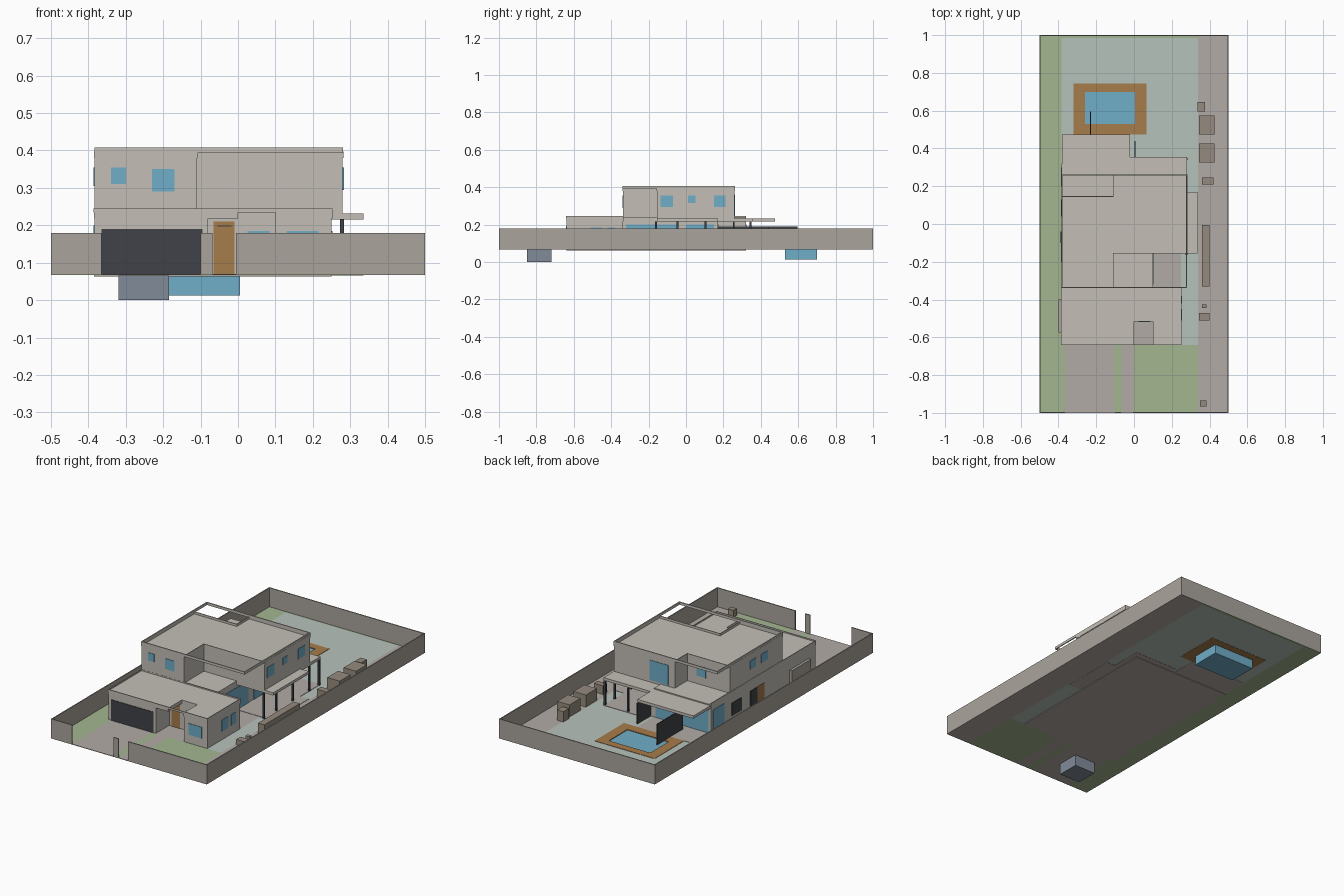
import bpy, bmesh


def mat(name, r, g, b):
    m = bpy.data.materials.new(name)
    m.diffuse_color = (r, g, b, 1)
    return m


STONE = mat("stone", .40, .37, .33)
WALL = mat("wall", .55, .52, .47)
PAVE = mat("paving", .45, .41, .38)
GRASS = mat("grass", .37, .47, .28)
PATIO = mat("patio", .47, .54, .50)
WOOD = mat("wood", .38, .20, .07)
GLASS = mat("glass", .16, .42, .58)
DARK = mat("dark", .05, .055, .065)
TANK = mat("tank", .22, .26, .32)
SHRUB = mat("planter", .30, .26, .21)


def prism(name, pts, z0, z1, m):
    """Extrude a plan outline between two heights."""
    bm = bmesh.new()
    f = bm.faces.new([bm.verts.new((x, y, z0)) for x, y in pts])
    top = bmesh.ops.extrude_face_region(bm, geom=[f])["geom"]
    bmesh.ops.translate(bm, vec=(0, 0, z1 - z0),
                        verts=[v for v in top if isinstance(v, bmesh.types.BMVert)])
    bmesh.ops.recalc_face_normals(bm, faces=bm.faces)
    me = bpy.data.meshes.new(name)
    bm.to_mesh(me)
    bm.free()
    me.materials.append(m)
    ob = bpy.data.objects.new(name, me)
    bpy.context.collection.objects.link(ob)
    return ob


def box(name, x0, x1, y0, y1, z0, z1, m):
    return prism(name, [(x0, y0), (x1, y0), (x1, y1), (x0, y1)], z0, z1, m)


def rim(name, pts, z0, z1, m, t=.004):
    """Thin upright strip along every edge of an axis-aligned outline."""
    for (ax, ay), (bx, by) in zip(pts, pts[1:] + pts[:1]):
        box(name, min(ax, bx) - t / 2, max(ax, bx) + t / 2,
            min(ay, by) - t / 2, max(ay, by) + t / 2, z0, z1, m)


def rect(x0, x1, y0, y1):
    return [(x0, y0), (x1, y0), (x1, y1), (x0, y1)]


G = .07   # ground level
E = .003  # how far panels stand out of a wall


def panel_y(name, y, x0, x1, z0, z1, m):
    box(name, x0, x1, y - E, y + E, z0, z1, m)


def panel_x(name, x, y0, y1, z0, z1, m):
    box(name, x - E, x + E, y0, y1, z0, z1, m)


# ground surfaces
for name, x0, x1, y0, y1, m in [
    ("side_lawn", -.5, -.385, -1, 1, GRASS),
    ("back_lawn", -.385, .34, .985, 1, GRASS),
    ("front_lawn", 0, .34, -1, -.64, GRASS),
    ("lawn_strip", -.105, -.065, -1, -.64, GRASS),
    ("lawn_edge", -.385, -.365, -1, -.64, GRASS),
    ("driveway", -.365, -.105, -1, -.64, PAVE),
    ("entry_path", -.065, 0, -1, -.64, PAVE),
    ("side_paving", .34, .5, -1, 1, PAVE),
    ("side_patio", .25, .34, -.64, .32, PATIO),
    ("near_patio", -.385, .34, .32, .475, PATIO),
    ("left_patio", -.385, -.32, .475, .745, PATIO),
    ("right_patio", .065, .34, .475, .745, PATIO),
    ("back_patio", -.385, .34, .745, .985, PATIO),
    ("house_floor", -.385, .25, -.64, .32, PAVE),
]:
    box(name, x0, x1, y0, y1, G - (.007 if name == "house_floor" else .003), G, m)
box("veranda_floor", .1, .335, -.155, .17, .066, .072, PAVE)
box("back_veranda_floor", 0, .28, .17, .355, .066, .072, PAVE)
box("back_terrace_floor", -.38, -.02, .32, .475, .066, .072, PAVE)

# pool, wooden surround and buried tank
for x0, x1, y0, y1 in [(-.32, -.26, .475, .745), (.005, .065, .475, .745),
                       (-.26, .005, .475, .53), (-.26, .005, .7, .745)]:
    box("pool_deck", x0, x1, y0, y1, .066, .072, WOOD)
box("pool", -.26, .005, .53, .7, .013, .068, GLASS)
box("buried_tank", -.32, -.185, -.85, -.72, 0, .066, TANK)

# boundary wall with drive and path openings
for s in (-1, 1):
    panel_x("side_boundary", s * .497, -1, 1, G, .18, STONE)
panel_y("back_boundary", .997, -.5, .5, G, .18, STONE)
for x0, x1 in [(-.5, -.365), (-.1, -.068), (-.005, .5)]:
    panel_y("front_boundary", -.997, x0, x1, G, .18, STONE)

# ground floor with recessed porch and side veranda
prism("ground_floor", [(-.383, -.638), (-.08, -.638), (-.08, -.515), (.1, -.515),
                       (.1, -.638), (.25, -.638), (.25, -.337), (.1, -.337),
                       (.1, .17), (0, .17), (0, .32), (-.383, .32)], G, .222, WALL)
prism("ground_roof", [(-.385, -.64), (0, -.64), (0, -.515), (.1, -.515), (.1, -.64),
                      (.252, -.64), (.252, -.335), (.1, -.335), (.1, .17),
                      (-.02, .17), (-.02, .32), (-.385, .32)], .218, .238, WALL)
rim("ground_parapet", rect(-.384, .25, -.639, -.336), .234, .245, WALL)
panel_x("terrace_parapet", -.382, -.336, .32, .234, .245, WALL)
prism("terrace_slab", [(-.38, .1), (.1, .1), (.1, -.155), (.335, -.155), (.335, .17),
                       (.28, .17), (.28, .355), (-.02, .355), (-.02, .475),
                       (-.38, .475)], .216, .232, WALL)

# upper floor, parapet and open roof frame
UP = [(-.383, -.337), (-.11, -.337), (-.11, -.155), (.28, -.155),
      (.28, .26), (-.11, .26), (-.11, .145), (-.383, .145)]
prism("upper_floor", UP, .23, .384, WALL)
rim("upper_parapet", UP, .38, .397, WALL)
rim("roof_frame", rect(-.381, .278, -.337, .259), .393, .408, WALL, .006)

# veranda posts
for x, y in [(.278, -.16), (.278, -.045), (.278, .105), (.278, .255),
             (.278, .345), (.13, .345)]:
    box("veranda_post", x - .005, x + .005, y - .005, y + .005, G, .217, DARK)

# garage, entrance and other doors
panel_y("garage_door", -.638, -.365, -.095, G, .19, DARK)
panel_y("front_door", -.515, -.065, -.01, G, .21, WOOD)
box("door_bar", -.055, -.018, -.521, -.517, .197, .2, DARK)
panel_x("side_door", -.383, -.17, -.10, G, .18, WOOD)
panel_x("side_door_shutter", -.385, -.10, -.04, G, .18, DARK)
panel_x("side_shutter", -.383, .04, .13, .10, .175, DARK)
box("side_cabinet", -.4, -.385, -.575, -.4, G, .165, STONE)

# dark screens beside the terrace
panel_x("terrace_screen", -.23, .36, .595, G, .19, DARK)
panel_x("veranda_screen", .005, .17, .44, G, .19, DARK)

# windows facing front and back
for y, x0, x1, z0, z1 in [
    (-.337, -.34, -.30, .31, .355), (-.337, -.23, -.17, .29, .35),
    (-.515, .025, .085, .11, .185), (-.638, .13, .215, .12, .185),
    (.26, -.07, .05, .245, .36), (.145, -.23, -.17, .285, .345),
    (.32, -.37, -.03, G, .2), (.17, .015, .09, G, .2),
]:
    panel_y("window", y, x0, x1, z0, z1, GLASS)

# windows facing the sides
for x, y0, y1, z0, z1 in [
    (.28, -.135, -.07, .295, .355), (.28, .01, .05, .315, .355),
    (.28, .15, .21, .295, .355), (.25, -.51, -.45, .12, .185),
    (.25, -.42, -.38, .12, .185), (.1, -.32, -.05, G, .2), (.1, 0, .15, G, .2),
    (-.383, .2, .3, G, .2), (-.383, -.09, -.04, .305, .355),
    (-.383, -.2, -.14, .305, .355),
]:
    panel_x("window", x, y0, y1, z0, z1, GLASS)

# planters and garden boxes along the right side
for x0, x1, y0, y1, h in [
    (.335, .375, .595, .645, .06), (.345, .425, .475, .575, .07),
    (.345, .425, .325, .425, .07), (.36, .42, .21, .245, .05),
    (.36, .40, -.33, -.005, .06), (.36, .385, -.445, -.425, .03),
    (.345, .40, -.51, -.47, .03), (.35, .385, -.965, -.935, .04),
]:
    box("garden_box", x0, x1, y0, y1, G, G + h, SHRUB)
